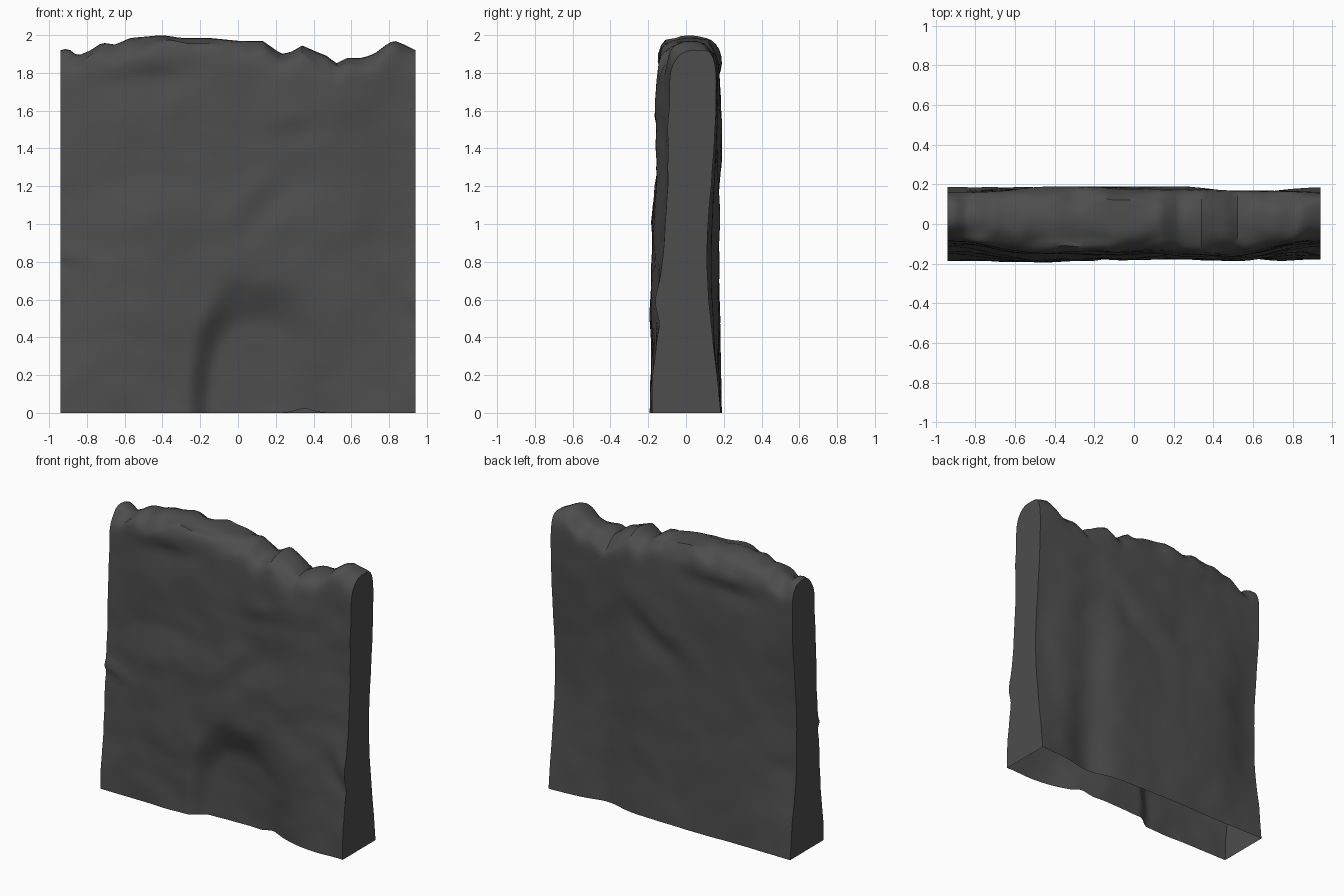
import bpy, bmesh, math
from mathutils import Vector, noise

if "Cube" in bpy.data.objects:
    bpy.data.objects.remove(bpy.data.objects["Cube"])

HALF = 0.94          # half width
NX, NZ, NT = 72, 44, 14   # columns, rows per side, steps over the crest


def interp(pts, v):
    """Linear interpolation through (position, value) pairs."""
    if v <= pts[0][0]:
        return pts[0][1]
    for (a, fa), (b, fb) in zip(pts, pts[1:]):
        if v <= b:
            return fa + (fb - fa) * (v - a) / (b - a)
    return pts[-1][1]


def sstep(a, b, v):
    t = max(0.0, min(1.0, (v - a) / (b - a)))
    return t * t * (3 - 2 * t)


def bump(x, z, cx, cz, sx, sz):
    """Gaussian lump."""
    return math.exp(-((x - cx) / sx) ** 2 - ((z - cz) / sz) ** 2)


def ledge(x, z, cx, cz, sx, h, angle=0.0):
    """Overhang: sticks out above the line, cut in just below it."""
    c, s = math.cos(angle), math.sin(angle)
    u, v = (x - cx) * c + (z - cz) * s, -(x - cx) * s + (z - cz) * c
    return math.exp(-(u / sx) ** 2) * (v / h) * math.exp(0.5 - 0.5 * (v / h) ** 2)


# Silhouette of the broken crest
CREST = [(-.94, 1.92), (-.9, 1.93), (-.85, 1.89), (-.78, 1.92), (-.72, 1.96),
         (-.65, 1.95), (-.57, 1.985), (-.4, 2.0), (-.3, 1.985), (-.15, 1.985),
         (0, 1.97), (.13, 1.97), (.23, 1.90), (.28, 1.91), (.34, 1.945),
         (.42, 1.91), (.47, 1.89), (.52, 1.85), (.58, 1.88), (.66, 1.88),
         (.72, 1.90), (.8, 1.96), (.83, 1.97), (.88, 1.95), (.94, 1.92)]
# Thickness profiles (height, depth) at the cut ends and in the middle
FRONT_END = [(0, .187), (.5, .15), (.8, .13), (1.2, .1), (1.6, .09), (1.9, .085)]
FRONT_MID = [(0, .19), (.75, .18), (1.0, .178), (1.25, .15), (1.6, .155), (1.9, .14)]
BACK_END = [(0, .18), (.3, .15), (.6, .115), (.9, .11), (1.2, .13), (1.6, .16), (1.9, .165)]
BACK_MID = [(0, .185), (.6, .175), (1.2, .175), (1.6, .18), (1.9, .175)]


def front(x, z):
    w = sstep(0, .45, HALF - abs(x))
    d = interp(FRONT_END, z) * (1 - w) + interp(FRONT_MID, z) * w
    # arched hollow at the foot, fading out to the right
    rx = .33 if x < .08 else .6
    r = (abs((x - .08) / rx) ** 2.5 + (z / .69) ** 2.5) ** .4
    d -= .085 * (1 - sstep(.66, 1.06, r)) * (1 - sstep(.08, .68, x))
    d -= .03 * bump(x, z, .38, 0, .2, .2)
    # ledges and cracks
    d += .014 * ledge(x, z, -.45, 1.82, .26, .055, .08)
    d += .014 * ledge(x, z, -.94, .82, .16, .025, -.25)
    d += .018 * ledge(x, z, .94, .53, .18, .05, -.95)
    d += .010 * ledge(x, z, .1, 1.12, .16, .07, .8)
    d += .006 * ledge(x, z, .3, 1.53, .14, .05, .2)
    d += .006 * ledge(x, z, -.45, .95, .4, .12, .02)
    d += .012 * noise.noise(Vector((x * 3, z * 3, 1.3)))
    d += .008 * noise.noise(Vector((x * 6, z * 7, 5.1)))
    return -min(d, .193)


def back(x, z):
    w = sstep(0, .4, HALF - abs(x))
    d = interp(BACK_END, z) * (1 - w) + interp(BACK_MID, z) * w
    # upright groove, slanting ridge and crest lip
    d -= .05 * math.exp(-((x - .52) / .16) ** 2) * (1 - .85 * sstep(.8, 1.8, z))
    d += .017 * ledge(x, z, .1, 1.33, .26, .08, .62)
    d += .014 * ledge(x, z, -.4, 1.8, .24, .05, .05)
    d += .012 * noise.noise(Vector((x * 2.2, z * 2.2, 9.7)))
    d += .006 * noise.noise(Vector((x * 6, z * 6, 3.2)))
    return min(d, .19)


def section(x):
    """Outline of the wall at x: up the front, over the crest, down the back."""
    top = interp(CREST, x)
    zs = top - .14
    foot = .022 * bump(x, 0, .35, 0, .06, 1)
    pts = []
    for i in range(NZ):
        z = zs * i / NZ
        pts.append((x, front(x, z), z if i else foot))
    for i in range(NT + 1):
        a = math.pi * i / NT
        c, s = -math.cos(a), math.sin(a)
        k = math.copysign(abs(c) ** .88, c)
        z = zs + .14 * s ** .85 if s > 1e-6 else zs
        f, b = front(x, z), back(x, z)
        y = (f + b) / 2 + k * (b - f) / 2
        # ragged rubble along the crest
        n = .05 * noise.noise(Vector((x * 7, y * 12, 2.0))) * s * (1 - s) * 4
        m = .02 * noise.noise(Vector((x * 9, y * 9, 7.0))) * s
        pts.append((x, y + m, min(z + n, top)))
    for i in range(NZ - 1, -1, -1):
        z = zs * i / NZ
        pts.append((x, back(x, z), z))
    return pts


# Wall shell, open underneath
bm = bmesh.new()
rows = [[bm.verts.new(p) for p in section(-HALF + 2 * HALF * i / NX)]
        for i in range(NX + 1)]
for a, b in zip(rows, rows[1:]):
    for j in range(len(a) - 1):
        bm.faces.new((a[j], b[j], b[j + 1], a[j + 1]))
# Flat cut ends
bm.faces.new(rows[0])
bm.faces.new(rows[-1][::-1])
bmesh.ops.recalc_face_normals(bm, faces=bm.faces[:])
mesh = bpy.data.meshes.new("rock_wall")
bm.to_mesh(mesh)
bm.free()

stone = bpy.data.materials.new("dark_grey_stone")
stone.diffuse_color = (.075, .075, .075, 1)
stone.use_nodes = True
stone.node_tree.nodes["Principled BSDF"].inputs["Base Color"].default_value = stone.diffuse_color
mesh.materials.append(stone)
wall = bpy.data.objects.new("rock_wall", mesh)
bpy.context.collection.objects.link(wall)
bpy.context.view_layer.objects.active = wall
wall.select_set(True)
bpy.ops.object.shade_smooth_by_angle(angle=math.radians(45))
